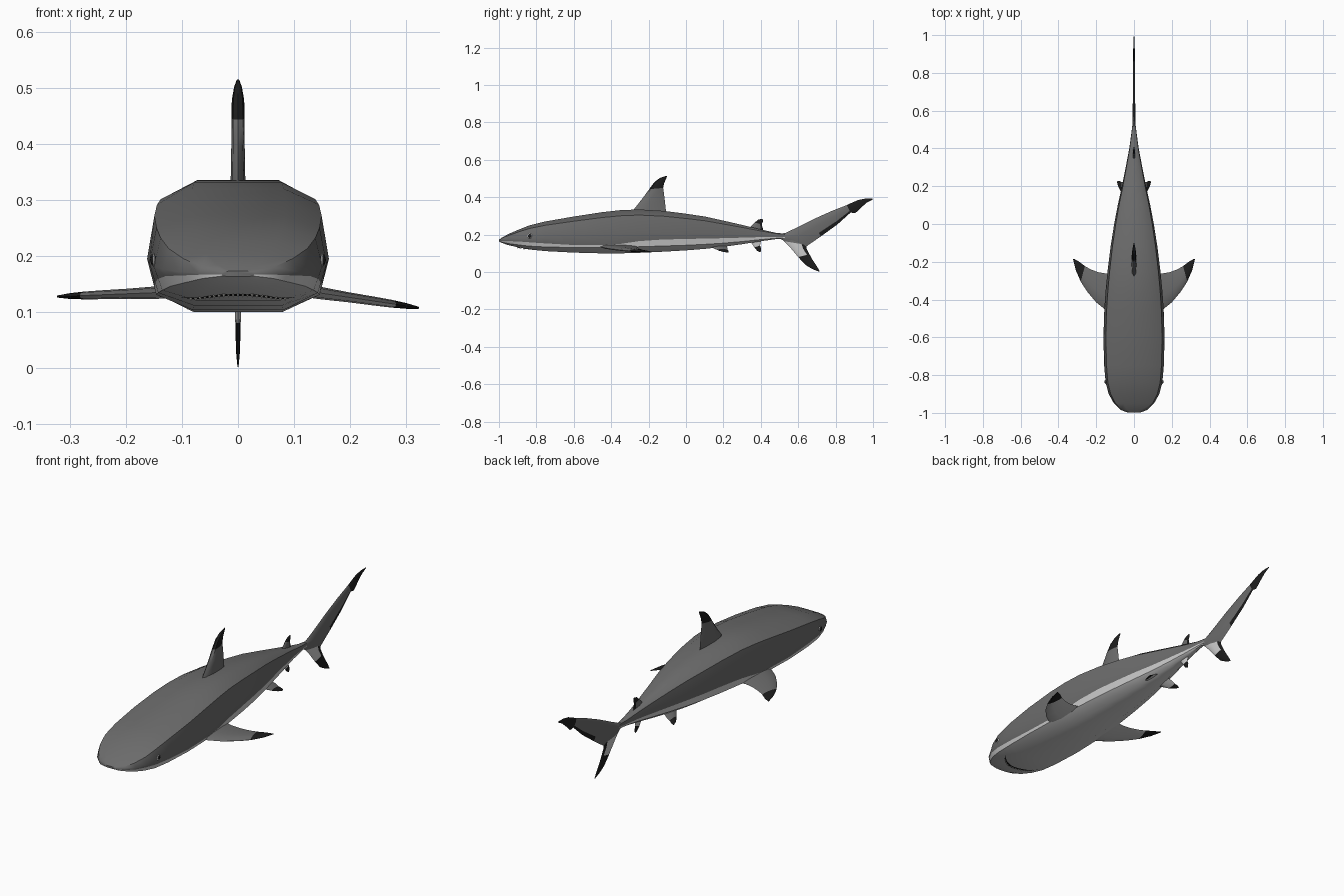
import bpy, bmesh, math
from mathutils import Vector

if "Cube" in bpy.data.objects:
    bpy.data.objects.remove(bpy.data.objects["Cube"])


def mat(name, r, g, b):
    m = bpy.data.materials.new(name)
    m.diffuse_color = (r, g, b, 1)
    m.use_nodes = True
    m.node_tree.nodes["Principled BSDF"].inputs["Base Color"].default_value = m.diffuse_color
    return m


MATS = [mat("back grey", .15, .15, .15), mat("belly white", .6, .6, .6),
        mat("fin tip black", .012, .012, .012), mat("tooth white", .75, .74, .7)]
GREY, WHITE, BLACK, TOOTH = range(4)


def finish(bm, name, angle=40):
    me = bpy.data.meshes.new(name)
    bm.to_mesh(me)
    bm.free()
    for m in MATS:
        me.materials.append(m)
    ob = bpy.data.objects.new(name, me)
    bpy.context.collection.objects.link(ob)
    bpy.ops.object.select_all(action='DESELECT')
    ob.select_set(True)
    bpy.context.view_layer.objects.active = ob
    bpy.ops.object.shade_smooth_by_angle(angle=math.radians(angle))
    return ob


def loft(name, rings, rule, angle=40):
    """Skin closed rings; rule(section, step, centre, normal) gives the colour."""
    bm = bmesh.new()
    vs = [[bm.verts.new(p) for p in r] for r in rings]
    n = len(vs[0])
    info = []
    for i in range(len(vs) - 1):
        for j in range(n):
            k = (j + 1) % n
            info.append((bm.faces.new((vs[i][j], vs[i][k], vs[i + 1][k], vs[i + 1][j])), i, j))
    info.append((bm.faces.new(vs[0]), 0, 0))
    info.append((bm.faces.new(vs[-1]), len(vs) - 2, 0))
    bmesh.ops.recalc_face_normals(bm, faces=bm.faces[:])
    for f, i, j in info:
        f.material_index = rule(i, j, f.calc_center_median(), f.normal)
    return finish(bm, name, angle)


# Body stations: y, half width, bottom, top, height fraction of the white line
ST = [(-.999, .03, .163, .173, .4), (-.985, .07, .156, .184, .38), (-.95, .106, .144, .203, .36),
      (-.9, .134, .133, .225, .34), (-.84, .15, .121, .249, .3), (-.75, .158, .112, .271, .26),
      (-.6, .162, .104, .297, .21), (-.45, .157, .1, .32, .2), (-.35, .15, .1, .331, .22),
      (-.25, .14, .103, .335, .27), (-.12, .124, .109, .327, .3), (0, .105, .116, .312, .31),
      (.1, .086, .124, .297, .32), (.2, .064, .135, .275, .33), (.3, .044, .149, .252, .34),
      (.4, .025, .165, .228, .35), (.48, .014, .176, .21, .35), (.53, .008, .18, .205, .35)]


def section(w, b, t, f):
    h = t - b
    fx = .9 + .1 * (f - .14) / .33
    half = [(.52, 1), (.92, .87), (1, .47), (fx, f), (.9, .14), (.5, 0)]
    half = [(x * w, b + z * h) for x, z in half]
    return half + [(-x, z) for x, z in reversed(half)]


# sides 3..7 of every ring lie under the white line
loft("body", [[(x, y, z) for x, z in section(w, b, t, f)] for y, w, b, t, f in ST],
     lambda i, j, c, n: WHITE if 3 <= j <= 7 else GREY)


def underside(x, y):
    for p, q in zip(ST, ST[1:]):
        if p[0] <= y <= q[0]:
            k = (y - p[0]) / (q[0] - p[0])
            w, b, t = [p[m] + k * (q[m] - p[m]) for m in (1, 2, 3)]
            u = abs(x) / w
            return b + (t - b) * (0 if u < .5 else .35 * (u - .5))


# Fins: sections of (lead a, lead b, trail a, trail b, half thickness)
def fin(name, secs, place, rule, angle=40):
    rings = []
    for la, lb, ta, tb, t in secs:
        def at(k, s):
            return place(la + (ta - la) * k, lb + (tb - lb) * k, s * t)
        steps = [(.1, .75), (.4, 1), (.78, .6)]
        rings.append([at(0, 0)] + [at(k, s) for k, s in steps] + [at(1, 0)]
                     + [at(k, -s) for k, s in reversed(steps)])
    return loft(name, rings, rule, angle)


def upright(a, b, t):
    return (t, a, b)


fin("dorsal_fin", [(-.29, .31, -.105, .29, .013), (-.275, .34, -.108, .335, .013),
                   (-.232, .395, -.114, .39, .012), (-.197, .443, -.122, .45, .012),
                   (-.17, .48, -.117, .475, .011), (-.14, .503, -.107, .498, .007),
                   (-.105, .515, -.1, .514, .002)],
    upright, lambda i, j, c, n: BLACK if i >= 3 else GREY)

fin("second_dorsal_fin", [(.33, .225, .415, .21, .006), (.345, .242, .412, .228, .006),
                          (.368, .265, .405, .255, .005), (.385, .28, .412, .272, .003),
                          (.405, .285, .41, .284, .001)],
    upright, lambda i, j, c, n: BLACK if i >= 2 or j in (3, 4) else GREY)

fin("anal_fin", [(.33, .175, .41, .19, .006), (.348, .158, .402, .172, .006),
                 (.366, .132, .396, .142, .005), (.38, .114, .402, .125, .003),
                 (.396, .106, .4, .109, .001)],
    upright, lambda i, j, c, n: BLACK if i >= 2 else WHITE)

# Tail lobes
fin("tail_upper_lobe", [(.48, .205, .5, .178, .008), (.53, .208, .56, .155, .008),
                        (.58, .232, .64, .135, .007), (.68, .282, .72, .19, .006),
                        (.78, .327, .81, .255, .005), (.86, .358, .88, .318, .005),
                        (.885, .37, .905, .315, .004), (.92, .385, .94, .348, .004),
                        (.96, .393, .968, .372, .003), (.997, .393, 1, .389, .001)],
    upright, lambda i, j, c, n: BLACK if i >= 5 or (i >= 3 and j in (3, 4)) else GREY)

fin("tail_lower_lobe", [(.5, .183, .62, .2, .006), (.525, .165, .645, .145, .006),
                        (.556, .133, .645, .125, .006), (.6, .08, .66, .095, .005),
                        (.64, .037, .677, .065, .004), (.68, .014, .697, .035, .003),
                        (.711, .002, .714, .006, .001)],
    upright, lambda i, j, c, n: BLACK if c.y > .622 and c.z < .15 else (GREY if i == 0 else WHITE))


# Paired fins: grey above, white below, black tips
def paired(tip):
    return lambda i, j, c, n: BLACK if i >= tip else (WHITE if n.z < 0 else GREY)


PEC = [(.1, -.475, .1, -.26, .012), (.15, -.455, .15, -.262, .011), (.2, -.415, .19, -.255, .009),
       (.248, -.358, .23, -.24, .008), (.282, -.305, .26, -.223, .007),
       (.308, -.245, .29, -.2, .005), (.323, -.185, .318, -.184, .002)]
PEL = [(.015, .11, .015, .21, .006), (.05, .145, .05, .222, .006), (.068, .17, .066, .223, .005),
       (.082, .195, .08, .228, .003), (.09, .22, .088, .228, .001)]
EYE = Vector((.15, -.835, .193))
for side, s, slope in (("left", -1, -.04), ("right", 1, -.15)):
    fin("pectoral_fin_" + side, PEC,
        lambda a, b, t: (s * a, b, .135 + slope * (a - .14) + t), paired(4))
    fin("pelvic_fin_" + side, PEL,
        lambda a, b, t: (s * a, b, .15 - .6 * (a - .015) + t), paired(2))
    # Eye: flattened ball with a pale rim
    bm = bmesh.new()
    for rad, thick, colour, out in ((.013, .003, WHITE, 0), (.01, .005, BLACK, .001)):
        old = set(bm.faces)
        r = bmesh.ops.create_uvsphere(bm, u_segments=12, v_segments=8, radius=1)
        for v in r["verts"]:
            v.co = Vector((s * (EYE.x + out + v.co.x * thick), EYE.y + v.co.y * rad,
                           EYE.z + v.co.z * rad))
        for f in set(bm.faces) - old:
            f.material_index = colour
    bmesh.ops.recalc_face_normals(bm, faces=bm.faces[:])
    finish(bm, "eye_" + side)


# Mouth: thin dark crescent under the snout
def mouth_pt(u, dy):
    x = .105 * u
    y = -.905 + .075 * u * u + dy
    return Vector((x, y, underside(x, y) - .0015))


bm = bmesh.new()
N = 24
for i in range(N):
    u, v = -1 + 2 * i / N, -1 + 2 * (i + 1) / N
    wu, wv = .016 * (1 - u ** 4), .016 * (1 - v ** 4)
    f = bm.faces.new([bm.verts.new(p) for p in (mouth_pt(u, 0), mouth_pt(u, wu + .001),
                                                mouth_pt(v, wv + .001), mouth_pt(v, 0))])
    f.material_index = BLACK
bmesh.ops.remove_doubles(bm, verts=bm.verts[:], dist=.0001)
finish(bm, "mouth")

# Teeth: row of small cones along the mouth
bm = bmesh.new()
for i in range(21):
    p = mouth_pt(-.8 + .08 * i, .004)
    ring = [bm.verts.new(p + Vector((dx, dy, .001))) for dx, dy in
            ((-.003, 0), (0, -.002), (.003, 0), (0, .002))]
    tip = bm.verts.new(p + Vector((0, .001, -.006)))
    for k in range(4):
        bm.faces.new((ring[k], ring[(k + 1) % 4], tip))
    bm.faces.new(ring)
for f in bm.faces:
    f.material_index = TOOTH
bmesh.ops.recalc_face_normals(bm, faces=bm.faces[:])
finish(bm, "teeth", 20)
